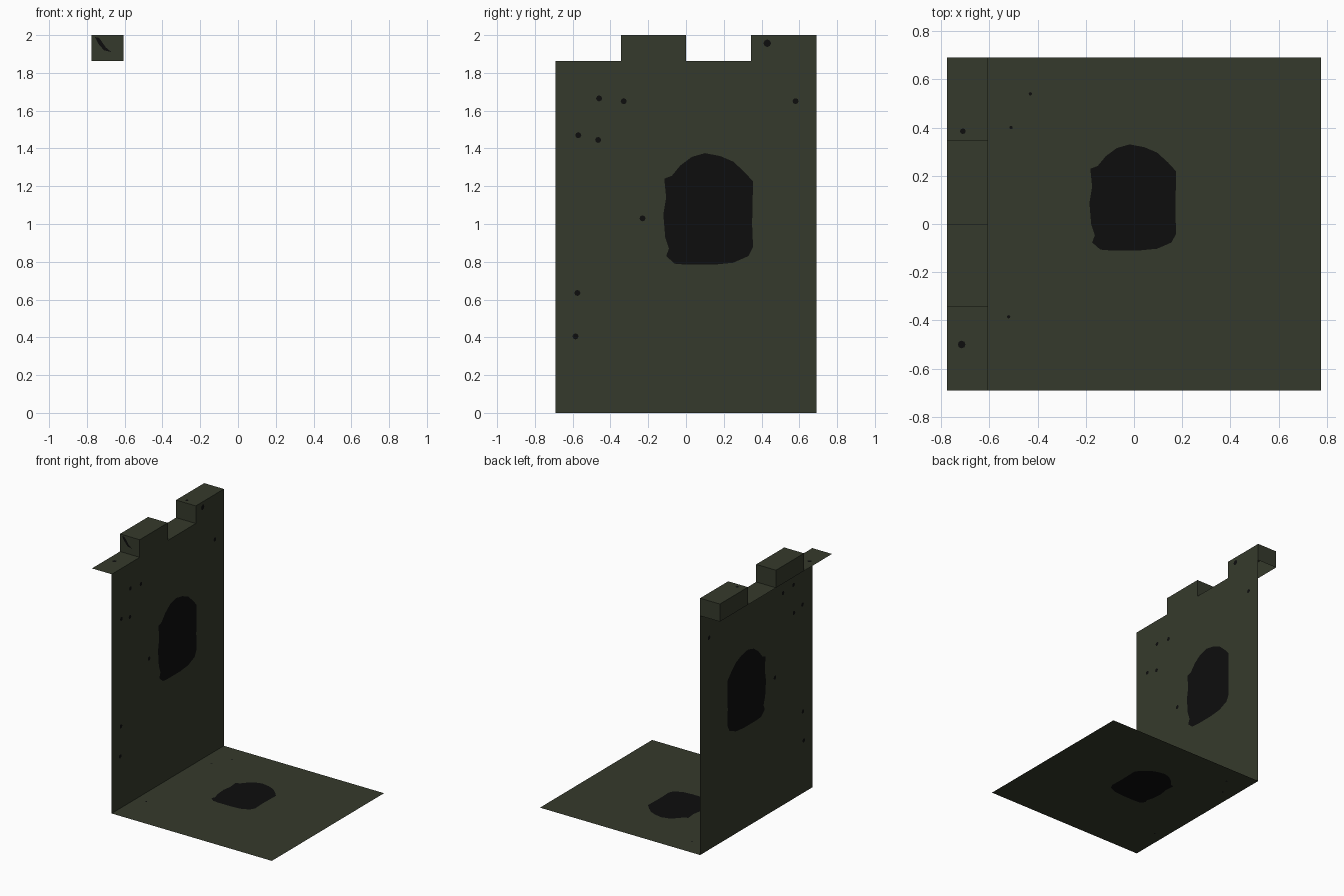
import bpy, bmesh, math
from mathutils import Vector

if "Cube" in bpy.data.objects:
    bpy.data.objects.remove(bpy.data.objects["Cube"])


def material(name, rgb):
    m = bpy.data.materials.new(name)
    m.diffuse_color = (*rgb, 1)
    m.use_nodes = True
    m.node_tree.nodes["Principled BSDF"].inputs["Base Color"].default_value = m.diffuse_color
    return m


OLIVE = material("dark olive", (0.036, 0.042, 0.025))
BLACK = material("black", (0.004, 0.004, 0.004))

X0, X1, XO = -0.605, 0.775, -0.775     # wall plane, floor edge, ledge outer edge
Y, S = 0.69, 0.345                     # half width, merlon width
ZL, ZT = 1.863, 2.0                    # ledge and merlon heights


def rect(a, b, c, d):
    return [(a, c), (b, c), (b, d), (a, d)]


def dot(u, v, r):
    return [(u + r * math.cos(k * math.pi / 4), v + r * math.sin(k * math.pi / 4)) for k in range(8)]


def add_panel(bm, to3d, outline, normal, marks=()):
    """Flat sheet with black marks cut into it as separate faces."""
    def loop(pts):
        vs = [bm.verts.new(to3d(*p)) for p in pts]
        return vs, [bm.edges.new((vs[i - 1], vs[i])) for i in range(len(vs))]
    normal = Vector(normal)
    vs, edges = loop(outline)
    faces = []
    if marks:
        for m in marks:
            mv, me = loop(m)
            edges += me
            faces.append((mv, 1))
        res = bmesh.ops.triangle_fill(bm, edges=edges, use_beauty=True, normal=normal)
        made = [g for g in res["geom"] if isinstance(g, bmesh.types.BMFace)]
    else:
        made = []
        faces.append((vs, 0))
    for mv, index in faces:
        f = bm.faces.new(mv)
        f.material_index = index
        made.append(f)
    for f in made:
        f.normal_update()
        if f.normal.dot(normal) < 0:
            f.normal_flip()


def make(name, panels):
    bm = bmesh.new()
    for p in panels:
        add_panel(bm, *p)
    bmesh.ops.remove_doubles(bm, verts=bm.verts, dist=0.0005)
    me = bpy.data.meshes.new(name)
    bm.to_mesh(me)
    bm.free()
    me.materials.append(OLIVE)
    me.materials.append(BLACK)
    bpy.context.collection.objects.link(bpy.data.objects.new(name, me))


# Large black patch, drawn on the wall as (y, z)
patch = [(0.10, 1.375), (0.18, 1.36), (0.25, 1.33), (0.31, 1.275), (0.355, 1.225), (0.35, 1.0),
         (0.355, 0.88), (0.33, 0.83), (0.25, 0.795), (0.15, 0.785), (0.0, 0.785), (-0.06, 0.79),
         (-0.105, 0.83), (-0.09, 0.87), (-0.11, 0.93), (-0.12, 1.05), (-0.105, 1.14),
         (-0.115, 1.24), (-0.075, 1.255), (-0.03, 1.31), (0.03, 1.355)]
floor_patch = [(-0.005 + 0.758 * (u - 0.1175), 0.11 + 0.746 * (v - 1.08)) for u, v in patch]

# Floor
floor_dots = [dot(u, v, 0.007) for u, v in ((-0.43, 0.54), (-0.51, 0.40), (-0.52, -0.385))]
make("floor", [(lambda u, v: (u, v, 0), rect(X0, X1, -Y, Y), (0, 0, 1), [floor_patch] + floor_dots)])

# Wall, with the inner faces of the merlons in its outline
wall_dots = [dot(u, v, 0.016) for u, v in (
    (-0.46, 1.665), (-0.33, 1.65), (0.58, 1.65), (-0.57, 1.47), (-0.465, 1.445),
    (-0.23, 1.03), (-0.575, 0.635), (-0.585, 0.405))] + [dot(0.43, 1.957, 0.02)]
wall_outline = [(-Y, 0), (Y, 0), (Y, ZT), (S, ZT), (S, ZL), (0, ZL), (0, ZT), (-S, ZT), (-S, ZL), (-Y, ZL)]
make("wall", [(lambda u, v: (X0, u, v), wall_outline, (1, 0, 0), [patch] + wall_dots)])

# Overhanging ledge between the merlons
ledge = lambda u, v: (u, v, ZL)
make("ledge", [(ledge, rect(XO, X0, -Y, -S), (0, 0, 1), [dot(-0.715, -0.5, 0.016)]),
               (ledge, rect(XO, X0, 0, S), (0, 0, 1))])

# Merlons: top, outer face and two ends, open below
streak = [(-0.757, 1.99), (-0.735, 1.985), (-0.70, 1.935), (-0.67, 1.91), (-0.71, 1.92), (-0.74, 1.955)]
for name, y0, top, end in (("front_merlon", -S, [], [streak]),
                           ("back_merlon", S, [dot(-0.71, 0.385, 0.012)], [])):
    y1 = y0 + S
    make(name, [
        (lambda u, v: (u, v, ZT), rect(XO, X0, y0, y1), (0, 0, 1), top),
        (lambda u, v: (XO, u, v), rect(y0, y1, ZL, ZT), (-1, 0, 0)),
        (lambda u, v: (u, y0, v), rect(XO, X0, ZL, ZT), (0, -1, 0), end),
        (lambda u, v: (u, y1, v), rect(XO, X0, ZL, ZT), (0, 1, 0))])
